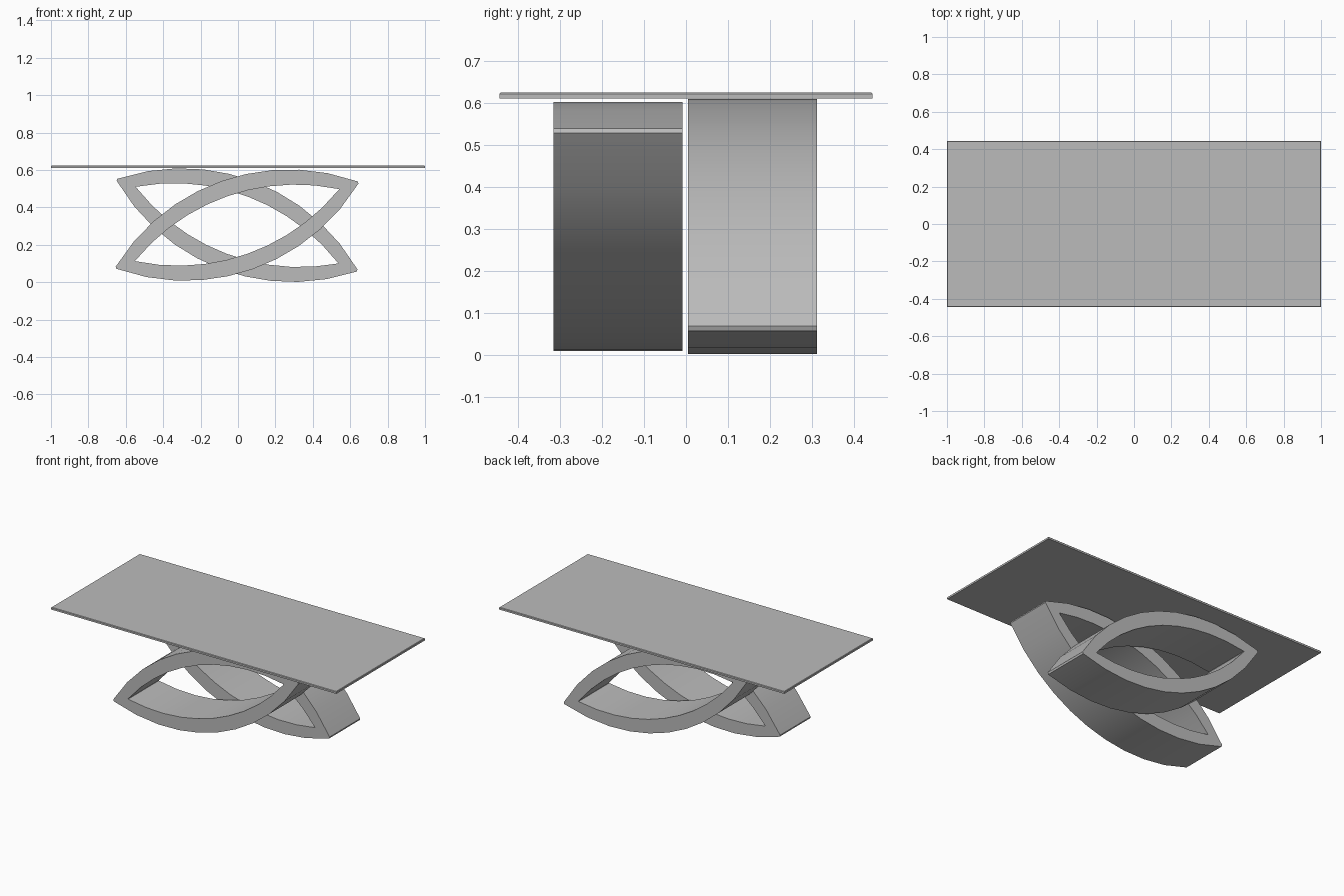
import bpy, bmesh
from math import sqrt, cos, sin, radians
from mathutils import Vector

cube = bpy.data.objects.get("Cube")
if cube:
    bpy.data.objects.remove(cube, do_unlink=True)

# One plain grey for everything
grey = bpy.data.materials.new("plain grey")
grey.use_nodes = True
colour = (0.5, 0.5, 0.5, 1)
grey.diffuse_color = colour
grey.node_tree.nodes["Principled BSDF"].inputs["Base Color"].default_value = colour


def finish(bm, name):
    bmesh.ops.recalc_face_normals(bm, faces=bm.faces)
    mesh = bpy.data.meshes.new(name)
    bm.to_mesh(mesh)
    bm.free()
    mesh.materials.append(grey)
    obj = bpy.data.objects.new(name, mesh)
    bpy.context.collection.objects.link(obj)
    return obj


def lens(half_length, half_height, blunt, steps=10):
    """Closed lens outline made of two circular arcs with slightly blunt tips."""
    h = half_height - blunt
    radius = (half_length ** 2 + h ** 2) / (2 * h)
    upper = []
    for i in range(steps + 1):
        u = half_length * (2 * i / steps - 1)
        upper.append((u, sqrt(radius ** 2 - u ** 2) - (radius - h) + blunt))
    return upper + [(-u, -v) for u, v in upper]


def lens_ring(name, angle, y_front, y_back):
    """Lens-shaped hoop, tilted about the y axis and extruded in depth."""
    c, s = cos(radians(angle)), sin(radians(angle))
    bm = bmesh.new()
    loops = []
    for outline, y in ((lens(0.686, 0.25, 0.006), y_front), (lens(0.686, 0.25, 0.006), y_back),
                       (lens(0.578, 0.163, 0.001), y_back), (lens(0.578, 0.163, 0.001), y_front)):
        loops.append([bm.verts.new((-0.005 + u * c - v * s, y, 0.3055 + u * s + v * c))
                      for u, v in outline])
    n = len(loops[0])
    for a, b in zip(loops, loops[1:] + loops[:1]):
        for i in range(n):
            j = (i + 1) % n
            bm.faces.new((a[i], a[j], b[j], b[i]))
    obj = finish(bm, name)
    bpy.ops.object.select_all(action="DESELECT")
    obj.select_set(True)
    bpy.context.view_layer.objects.active = obj
    bpy.ops.object.shade_smooth_by_angle(angle=radians(30))


# Two crossed hoops form the base
lens_ring("front_base_hoop", 19.4, -0.315, -0.008)
lens_ring("back_base_hoop", -20.7, 0.005, 0.312)

# Thin table top with a fine chamfer around its upper edge
bm = bmesh.new()
bmesh.ops.create_cube(bm, size=1)
for v in bm.verts:
    v.co = Vector((v.co.x * 2, v.co.y * 0.888, 0.617 + v.co.z * 0.014))
rim = [e for e in bm.edges if all(v.co.z > 0.617 for v in e.verts)]
bmesh.ops.bevel(bm, geom=rim, offset=0.003, segments=1, affect="EDGES")
finish(bm, "table_top")
